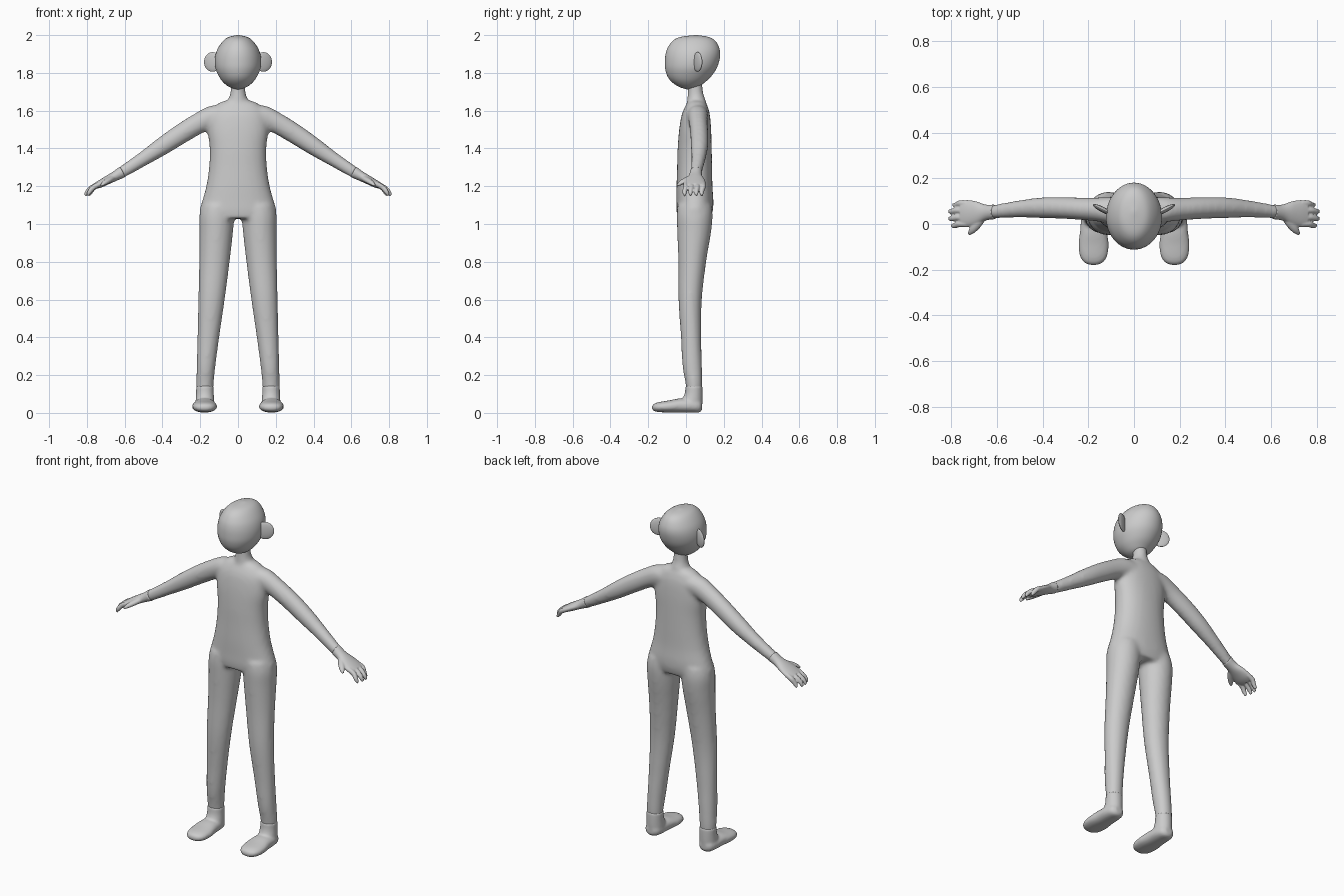
import bpy, bmesh, math
from mathutils import Vector

X, Y, Z = Vector((1, 0, 0)), Vector((0, 1, 0)), Vector((0, 0, 1))


def spline(a, b, c, d, t):
    return 0.5 * (2 * b + (c - a) * t + (2 * a - 5 * b + 4 * c - d) * t * t
                  + (3 * b - a - 3 * c + d) * t ** 3)


def tube(bm, secs, u, v, n=32, steps=5, power=1.0, side=1):
    """Closed loft through sections (x, y, z, half width on u, half width on v)."""
    pts = []
    last = len(secs) - 1
    for i in range(last):
        quad = [secs[min(max(i + k, 0), last)] for k in (-1, 0, 1, 2)]
        for s in range(steps):
            pts.append([spline(*vals, s / steps) for vals in zip(*quad)])
    pts.append(secs[-1])
    rings = []
    for x, y, z, ha, hb in pts:
        ring = []
        for k in range(n):
            a = 2 * math.pi * k / n
            c, s = math.cos(a), math.sin(a)
            p = Vector((x, y, z)) + u * (ha * math.copysign(abs(c) ** power, c)) \
                + v * (hb * math.copysign(abs(s) ** power, s))
            p.x *= side
            ring.append(bm.verts.new(p))
        rings.append(ring)
    faces = [bm.faces.new(rings[0]), bm.faces.new(rings[-1])]
    for r0, r1 in zip(rings, rings[1:]):
        for k in range(n):
            j = (k + 1) % n
            faces.append(bm.faces.new((r0[k], r0[j], r1[j], r1[k])))
    bmesh.ops.recalc_face_normals(bm, faces=faces)


def upright(rows, x=0.0):
    """Rows of (z, front y, back y, half width) to loft sections."""
    return [(x, (f + b) / 2, z, w, (b - f) / 2) for z, f, b, w in rows]


def finish(bm, name, voxel=None, smooth=0):
    me = bpy.data.meshes.new(name)
    bm.to_mesh(me)
    bm.free()
    ob = bpy.data.objects.new(name, me)
    bpy.context.collection.objects.link(ob)
    for p in me.polygons:
        p.use_smooth = True
    if voxel:
        m = ob.modifiers.new("blend", 'REMESH')
        m.mode, m.voxel_size, m.use_smooth_shade = 'VOXEL', voxel, True
        s = ob.modifiers.new("soften", 'SMOOTH')
        s.factor, s.iterations = 0.5, smooth
    return ob


# body: torso, neck, legs and arms blended into one skin
bm = bmesh.new()
tube(bm, upright([(1.03, -.045, .13, .195), (1.07, -.05, .142, .204), (1.12, -.05, .145, .19),
                  (1.2, -.05, .14, .168), (1.3, -.047, .138, .153), (1.4, -.044, .136, .15),
                  (1.5, -.036, .133, .16), (1.58, -.022, .126, .15), (1.63, 0, .112, .115),
                  (1.65, .015, .10, .08)]), X, Y, n=48, power=0.9)
tube(bm, upright([(1.58, 0, .11, .06), (1.65, .005, .105, .053), (1.70, .01, .09, .04),
                  (1.77, .01, .087, .037)]), X, Y)
leg = [(.155, .042, .1, .043, .04), (.175, .042, .15, .046, .044), (.169, .033, .25, .05, .052),
       (.157, .027, .4, .058, .054), (.14, .022, .6, .07, .062), (.125, .033, .8, .081, .074),
       (.116, .043, .95, .089, .089), (.112, .046, 1.04, .093, .095), (.105, .046, 1.1, .088, .09)]
leg[0] = (.175, .042, .1, .042, .04)
arm = [(.06, .06, 1.575, .06, .066), (.12, .062, 1.57, .056, .064), (.2, .065, 1.537, .05, .056),
       (.3, .07, 1.478, .048, .053), (.4, .071, 1.412, .046, .048), (.5, .066, 1.346, .038, .039),
       (.63, .052, 1.264, .029, .03)]
arm_up = Vector((.55, 0, .835))
for s in (1, -1):
    tube(bm, leg, X, Y, side=s)
    tube(bm, arm, Y, arm_up, side=s)
finish(bm, "body", 0.011, 8)

# head: a tilted egg
bm = bmesh.new()
tube(bm, upright([(2.0, .045, .06, .006), (1.99, -.03, .12, .05), (1.97, -.07, .155, .078),
                  (1.935, -.096, .175, .104), (1.9, -.108, .181, .118), (1.86, -.112, .175, .123),
                  (1.82, -.11, .16, .118), (1.78, -.097, .132, .1), (1.75, -.073, .1, .078),
                  (1.725, -.035, .065, .046), (1.713, .005, .02, .006)]), X, Y, n=48)
finish(bm, "head")

hand_up = Vector((.45, 0, .893))
for s, tag in ((1, "left"), (-1, "right")):
    # ear: thin disc swept backwards
    bm = bmesh.new()
    bmesh.ops.create_uvsphere(bm, u_segments=32, v_segments=16, radius=1)
    ear = finish(bm, "ear_" + tag)
    ear.scale = (.05, .012, .052)
    ear.rotation_euler = (0, 0, s * math.radians(27))
    ear.location = (s * .135, .062, 1.858)

    # foot: sole lofted front to back plus an ankle
    bm = bmesh.new()
    tube(bm, [(.177, .086, .035, .02, .018), (.177, .07, .036, .042, .034),
              (.177, .03, .038, .054, .037), (.177, -.03, .039, .059, .038),
              (.177, -.09, .034, .066, .032), (.177, -.14, .031, .06, .027),
              (.177, -.168, .029, .042, .02), (.177, -.18, .028, .015, .008)], X, Z, power=0.9)
    tube(bm, upright([(.145, -.003, .087, .047), (.1, -.008, .088, .047),
                      (.05, -.03, .087, .05), (.02, -.03, .082, .045)], .175), X, Y)
    if s < 0:
        bmesh.ops.scale(bm, vec=(-1, 1, 1), verts=bm.verts)
        bmesh.ops.reverse_faces(bm, faces=bm.faces)
    finish(bm, "foot_" + tag, 0.007, 6)

    # hand: palm, four drooping fingers and a thumb
    bm = bmesh.new()
    tube(bm, [(.61, .053, 1.277, .032, .032), (.65, .05, 1.254, .035, .026),
              (.69, .047, 1.233, .052, .023), (.73, .045, 1.212, .06, .02),
              (.757, .044, 1.2, .056, .015)], Y, hand_up, side=s)
    for y0, y1, d in ((.09, .083, -.018), (.06, .055, 0), (.029, .024, 0), (0, -.007, -.012)):
        tube(bm, [(.73, y0, 1.212, .014, .014), (.77 + d / 2, y0, 1.195, .014, .014),
                  (.797 + d, y1, 1.172, .0125, .0125), (.81 + d, y1, 1.152, .007, .008)],
             Y, Vector((.6, 0, .8)), n=16, side=s)
    tube(bm, [(.655, .045, 1.25, .02, .018), (.685, .0, 1.232, .019, .016),
              (.708, -.028, 1.218, .015, .013), (.724, -.046, 1.205, .006, .006)],
         Vector((.78, .62, 0)), Z, n=16, side=s)
    finish(bm, "hand_" + tag, 0.0042, 2)
